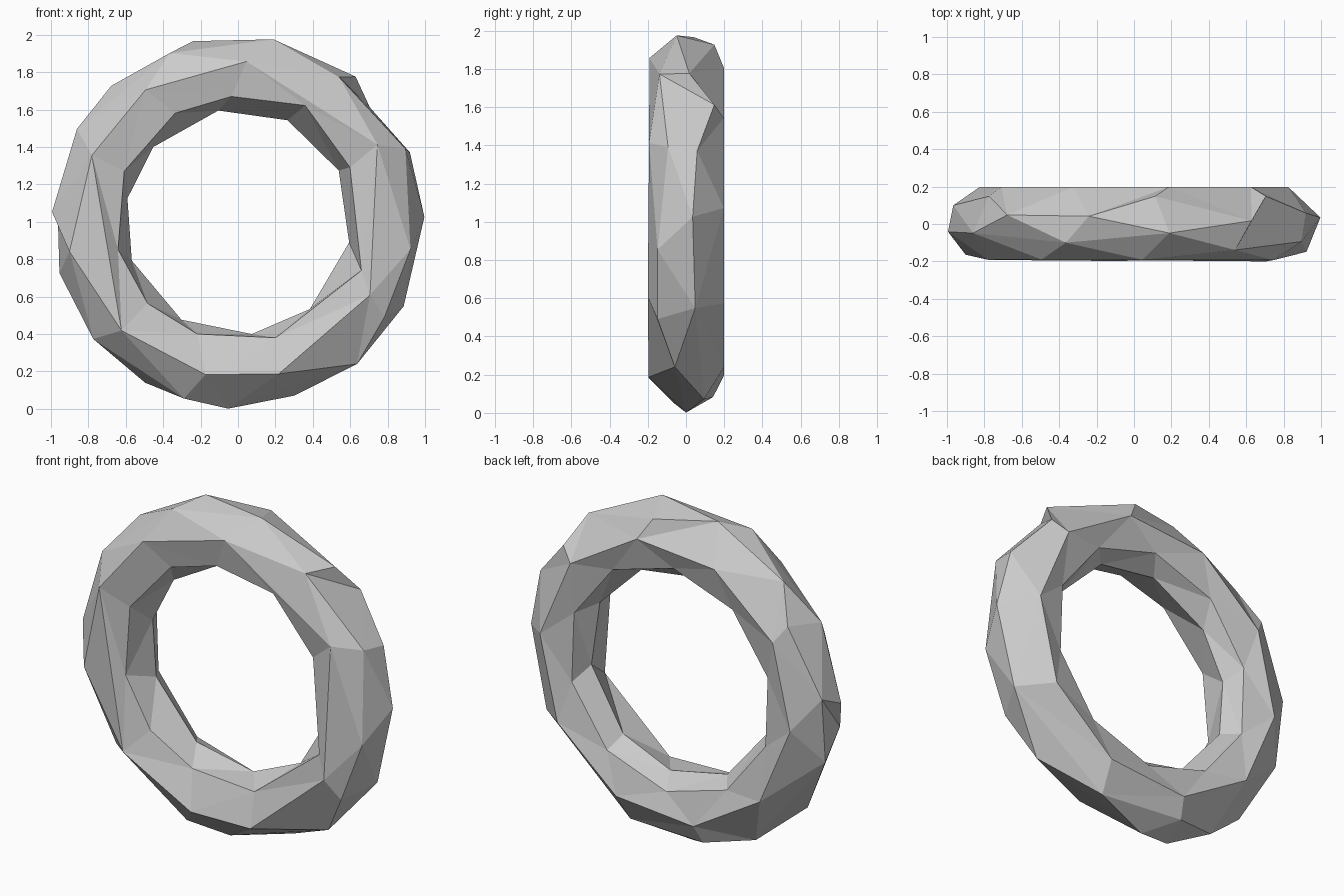
import bpy, bmesh
from math import cos, sin, radians

if "Cube" in bpy.data.objects:
    bpy.data.objects.remove(bpy.data.objects["Cube"])

MAJOR, MINOR, CENTRE_Z = 0.8, 0.2, 1.0

# Loops around the ring as (angle round ring, angle round tube);
# tube angle: 0 outside, 90 front, 180 hole side, 270 back
outer_front = [(23.6, 28), (55, 44), (79, 14), (112, 30), (150, 14), (177, 12),
               (190, 55), (219, 12), (253, 20), (267, 0), (310, 17), (327, 48), (351, 48)]
outer_back = [(1.5, -10), (22, -17), (41, -48), (51, -5), (83, -48), (104, -12),
              (133, -14), (146, -48), (173, -30), (196, -15), (240, -15),
              (257, -45), (288, -28), (333, -14)]
back = [(5 + i * 36, -82) for i in range(10)]
inner_back = [(20 + i * 36, -130) for i in range(10)]
hole = [(a, 192) for a in (27, 64, 100, 138.5, 168, 200, 240, 277, 309.5, 349.5)]
inner_front = [(26, 132), (60, 114), (93, 130), (120, 130), (156, 132), (193, 135),
               (222, 138), (250, 144), (288, 138), (338.5, 117)]
front = [(29, 75), (87, 73), (125, 72), (155.5, 73), (223, 75), (258, 80), (285, 78), (331, 88)]
loops = [outer_front, outer_back, back, inner_back, hole, inner_front, front]

bm = bmesh.new()


def make_loop(points):
    result = []
    for a, t in points:
        ta, tt = radians(a), radians(t)
        r = MAJOR + MINOR * cos(tt)
        result.append((a, bm.verts.new((r * cos(ta), -MINOR * sin(tt), CENTRE_Z + r * sin(ta)))))
    return result


def stitch(p, q):
    """Zip two closed loops together with triangles, in order of ring angle."""
    n, m = len(p), len(q)
    ang = lambda loop, k: loop[k % len(loop)][0] + 360 * (k // len(loop))
    i = j = 0
    while i < n or j < m:
        a, b = p[i % n][1], q[j % m][1]
        if j >= m or (i < n and ang(p, i + 1) + ang(p, i) <= ang(q, j + 1) + ang(q, j)):
            i += 1
            bm.faces.new((a, p[i % n][1], b))
        else:
            j += 1
            bm.faces.new((a, q[j % m][1], b))


# Faceted ring
rings = [make_loop(l) for l in loops]
for k, ring in enumerate(rings):
    stitch(ring, rings[(k + 1) % len(rings)])
bmesh.ops.recalc_face_normals(bm, faces=bm.faces)

mesh = bpy.data.meshes.new("faceted_ring")
bm.to_mesh(mesh)
bm.free()
bpy.context.collection.objects.link(bpy.data.objects.new("faceted_ring", mesh))
